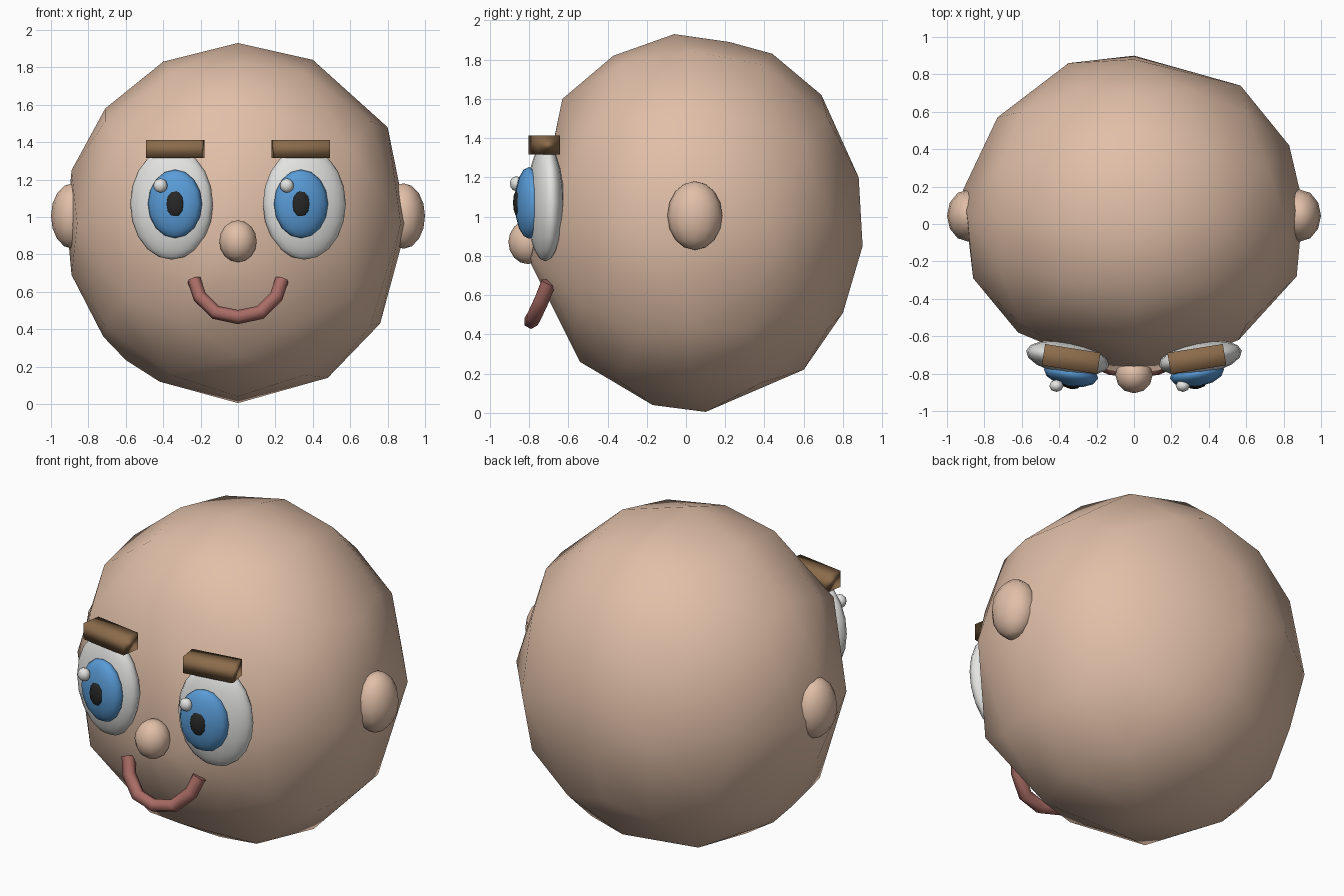
import bpy, bmesh, math

if "Cube" in bpy.data.objects:
    bpy.data.objects.remove(bpy.data.objects["Cube"])


def material(name, rgb):
    m = bpy.data.materials.new(name)
    m.diffuse_color = (*rgb, 1.0)
    m.use_nodes = True
    m.node_tree.nodes["Principled BSDF"].inputs["Base Color"].default_value = m.diffuse_color
    return m


skin = material("skin", (0.75, 0.52, 0.39))
white = material("eye_white", (0.77, 0.77, 0.76))
blue = material("iris_blue", (0.10, 0.33, 0.68))
black = material("pupil_black", (0.02, 0.02, 0.02))
brown = material("brow_brown", (0.26, 0.148, 0.07))
red = material("lip_red", (0.40, 0.15, 0.13))


def ellipsoid(name, loc, radii, mat, yaw=0.0, seg=16, rings=10):
    bpy.ops.mesh.primitive_uv_sphere_add(segments=seg, ring_count=rings, location=loc)
    o = bpy.context.object
    o.name = name
    o.scale = radii
    o.rotation_euler[2] = yaw
    o.data.materials.append(mat)
    bpy.ops.object.shade_smooth()
    return o


# Head: faceted hull spanned by three outlines and mirrored points between them
CY, CZ = 0.03, 0.965
front_outline = [(0.40, 1.84), (0.80, 1.48), (0.76, 0.43), (0.48, 0.14), (-0.42, 0.12),
                 (-0.60, 0.235), (-0.72, 0.36), (-0.89, 0.69), (-0.89, 1.25),
                 (-0.71, 1.58), (-0.40, 1.83)]
side_outline = [(-0.06, 1.93), (0.22, 1.89), (0.44, 1.83), (0.69, 1.62), (0.88, 1.20),
                (0.90, 0.85), (0.80, 0.51), (0.60, 0.22), (0.10, 0.005), (-0.17, 0.04),
                (-0.54, 0.26), (-0.80, 0.78), (-0.63, 1.60), (-0.37, 1.82)]
top_outline = [(0.57, 0.74), (0.83, 0.42), (0.905, 0.10), (0.87, -0.28), (0.56, -0.62),
               (-0.62, -0.58), (-0.86, -0.29), (-0.915, 0.18), (-0.73, 0.57), (-0.35, 0.86)]
between = [(0.355, 0.36, 0.81), (0.60, 0.57, 0.40), (0.71, 0.28, 0.545), (0.28, 0.69, 0.54)]
points = [(x, CY, z) for x, z in front_outline]
points += [(0.0, y, z) for y, z in side_outline]
points += [(x, y, CZ) for x, y in top_outline]
points += [(sx * x, CY + (y if sy > 0 else -min(y, 0.60)), CZ + sz * z)
           for x, y, z in between for sx in (-1, 1) for sy in (-1, 1) for sz in (-1, 1)]
points += [(sx * 0.13, -0.785, 0.80) for sx in (-1, 1)]
bm = bmesh.new()
for p in points:
    bm.verts.new(p)
hull = bmesh.ops.convex_hull(bm, input=bm.verts[:])
loose = {g for g in hull["geom_interior"] + hull["geom_unused"]
         if isinstance(g, bmesh.types.BMVert)}
bmesh.ops.delete(bm, geom=list(loose), context="VERTS")
bmesh.ops.recalc_face_normals(bm, faces=bm.faces[:])
for f in bm.faces:
    f.smooth = True
mesh = bpy.data.meshes.new("head")
bm.to_mesh(mesh)
bm.free()
mesh.materials.append(skin)
bpy.context.collection.objects.link(bpy.data.objects.new("head", mesh))

# Nose
ellipsoid("nose", (0, -0.805, 0.87), (0.10, 0.10, 0.112), skin, seg=12, rings=8)

# Paired features
for s, side in ((-1, "left"), (1, "right")):
    yaw = s * math.radians(10)
    ellipsoid(side + "_ear", (s * 0.885, 0.045, 1.005), (0.115, 0.14, 0.175), skin,
              seg=12, rings=8)
    ellipsoid(side + "_eye_white", (s * 0.355, -0.717, 1.07), (0.225, 0.088, 0.298), white, yaw)
    ellipsoid(side + "_iris", (s * 0.337, -0.80, 1.07), (0.147, 0.07, 0.183), blue, yaw, 12, 8)
    ellipsoid(side + "_pupil", (s * 0.337, -0.856, 1.07), (0.053, 0.026, 0.072), black, yaw, 8, 6)
    # Glints sit on the same side of both eyes
    ellipsoid(side + "_glint", (s * 0.338 - 0.077, -0.865, 1.168), (0.038, 0.033, 0.038),
              white, 0, 8, 6)
    # Eyebrow block, softly shaded
    bpy.ops.mesh.primitive_cube_add(size=1, location=(s * 0.336, -0.722, 1.364))
    brow = bpy.context.object
    brow.name = side + "_eyebrow"
    brow.scale = (0.30, 0.115, 0.097)
    brow.rotation_euler[2] = s * math.radians(9)
    brow.data.materials.append(brown)
    bpy.ops.object.shade_smooth()

# Smile: bent tube leaning forward at the bottom
half = [(0.235, -0.70, 0.665), (0.205, -0.735, 0.575), (0.12, -0.775, 0.49)]
path = [(-x, y, z) for x, y, z in half] + [(0, -0.79, 0.465)] + half[::-1]
curve = bpy.data.curves.new("mouth", "CURVE")
curve.dimensions = "3D"
curve.bevel_depth = 0.038
curve.bevel_resolution = 1
curve.use_fill_caps = True
spline = curve.splines.new("POLY")
spline.points.add(len(path) - 1)
for pt, co in zip(spline.points, path):
    pt.co = (*co, 1)
spline.use_smooth = True
curve.materials.append(red)
bpy.context.collection.objects.link(bpy.data.objects.new("mouth", curve))
